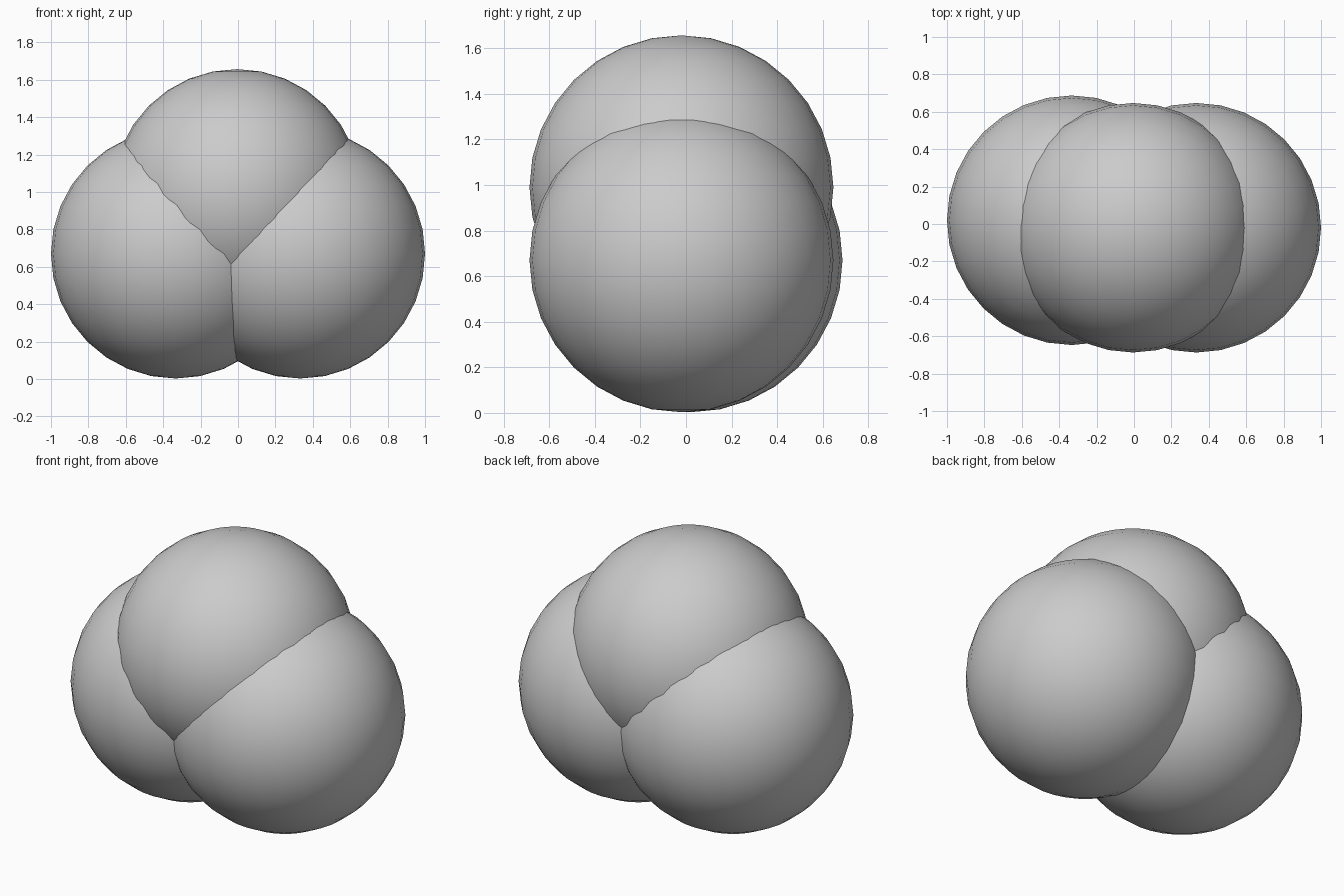
import bpy

if "Cube" in bpy.data.objects:
    bpy.data.objects.remove(bpy.data.objects["Cube"])

R = 0.667

# Three equal overlapping balls: two side by side, one resting on top
def ball(name, loc):
    bpy.ops.mesh.primitive_uv_sphere_add(segments=32, ring_count=16, radius=R, location=loc)
    ob = bpy.context.object
    ob.name = name
    bpy.ops.object.shade_smooth()
    return ob

ball("left_ball", (-0.333, 0.02, 0.67))
ball("right_ball", (0.333, -0.02, 0.67))
ball("top_ball", (-0.005, -0.02, 0.99))
